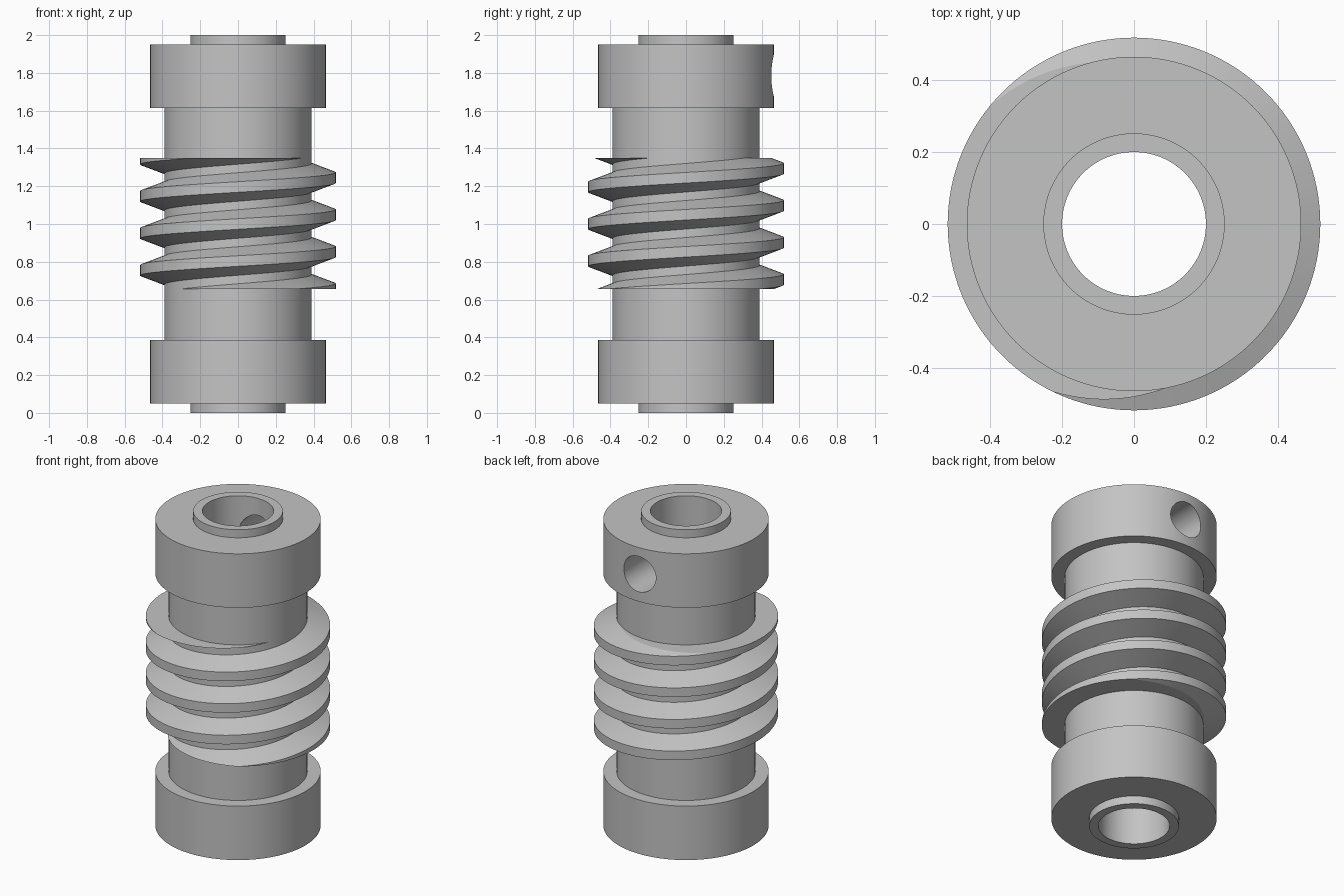
import bpy, bmesh
from math import sin, cos, pi, radians
from mathutils import Matrix

cube = bpy.data.objects.get("Cube")
if cube:
    bpy.data.objects.remove(cube, do_unlink=True)

SEG = 128
PITCH = 0.196
THREAD_LOW, THREAD_HIGH = 0.655, 1.35

steel = bpy.data.materials.new("grey_steel")
steel.use_nodes = True
grey = (0.55, 0.55, 0.55, 1)
steel.diffuse_color = grey
steel.node_tree.nodes["Principled BSDF"].inputs["Base Color"].default_value = grey


def finish(bm, name):
    bmesh.ops.recalc_face_normals(bm, faces=bm.faces)
    mesh = bpy.data.meshes.new(name)
    bm.to_mesh(mesh)
    bm.free()
    mesh.materials.append(steel)
    obj = bpy.data.objects.new(name, mesh)
    bpy.context.collection.objects.link(obj)
    return obj


def activate(obj):
    bpy.ops.object.select_all(action='DESELECT')
    obj.select_set(True)
    bpy.context.view_layer.objects.active = obj


def skin(bm, rings, closed):
    """Join neighbouring rings of vertices with quads."""
    n = len(rings[0])
    pairs = list(zip(rings, rings[1:]))
    if closed:
        pairs.append((rings[-1], rings[0]))
    for a, b in pairs:
        for i in range(n):
            j = (i + 1) % n
            bm.faces.new((a[i], a[j], b[j], b[i]))


def ring(bm, profile, angle, lift=0):
    return [bm.verts.new((r * cos(angle), r * sin(angle), z + lift)) for r, z in profile]


# Hollow shaft with a collar and a short hub at each end
bore, hub, collar, core = 0.2, 0.252, 0.465, 0.39
lower = [(bore, 0), (hub, 0), (hub, 0.05), (collar, 0.05), (collar, 0.385), (core, 0.385)]
upper = [(r, 2 - z) for r, z in reversed(lower)]
bm = bmesh.new()
skin(bm, [ring(bm, lower + upper, 2 * pi * i / SEG) for i in range(SEG)], True)
shaft = finish(bm, "shaft_with_collars")

# Set screw hole through the back wall of the upper collar
bm = bmesh.new()
bmesh.ops.create_cone(bm, cap_ends=True, segments=64, radius1=0.11, radius2=0.11, depth=0.6,
                      matrix=Matrix.Translation((0, 0.35, 1.785)) @ Matrix.Rotation(pi / 2, 4, 'X'))
cutter = finish(bm, "screw_hole_cutter")
cutter.hide_render = True
activate(shaft)
cut = shaft.modifiers.new("screw_hole", 'BOOLEAN')
cut.operation = 'DIFFERENCE'
cut.solver = 'EXACT'
cut.object = cutter
bpy.ops.object.modifier_apply(modifier=cut.name)
bpy.data.objects.remove(cutter, do_unlink=True)

# Right-handed worm thread: trapezoid tooth swept along a helix
tooth = [(0.37, -0.083), (0.518, -0.028), (0.518, 0.028), (0.37, 0.083)]
bm = bmesh.new()
rings = []
for i in range(-2 * SEG, 4 * SEG + 1):
    turn = i / SEG
    rings.append(ring(bm, tooth, 2 * pi * turn, 0.853 + PITCH * turn))
skin(bm, rings, False)
bm.faces.new(rings[0])
bm.faces.new(rings[-1])
bmesh.ops.recalc_face_normals(bm, faces=bm.faces)

# Trim both thread ends flat
for height, direction in ((THREAD_LOW, -1), (THREAD_HIGH, 1)):
    result = bmesh.ops.bisect_plane(
        bm, geom=bm.verts[:] + bm.edges[:] + bm.faces[:], dist=1e-6,
        plane_co=(0, 0, height), plane_no=(0, 0, direction), clear_outer=True)
    rim = [e for e in result["geom_cut"] if isinstance(e, bmesh.types.BMEdge) and e.is_boundary]
    bmesh.ops.edgeloop_fill(bm, edges=rim)
thread = finish(bm, "worm_thread")

# Smooth round walls, crisp edges
for obj in (shaft, thread):
    activate(obj)
    bpy.ops.object.shade_smooth_by_angle(angle=radians(20))
